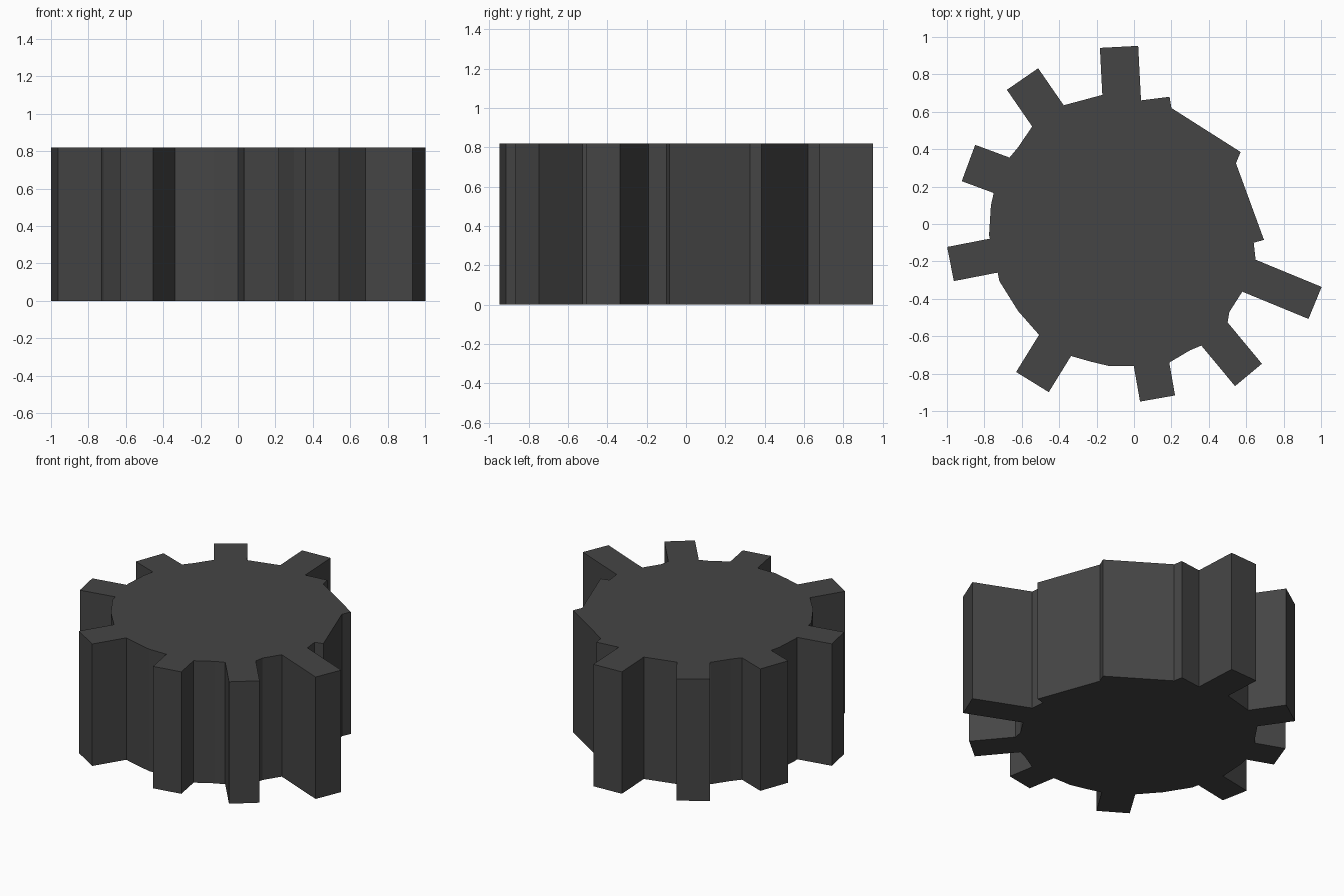
import bpy, bmesh
from math import radians, cos, sin

if "Cube" in bpy.data.objects:
    bpy.data.objects.remove(bpy.data.objects["Cube"])

HEIGHT = 0.82
mat = bpy.data.materials.new("dark_grey")
mat.diffuse_color = (0.06, 0.06, 0.06, 1)
mat.use_nodes = True
mat.node_tree.nodes["Principled BSDF"].inputs["Base Color"].default_value = mat.diffuse_color


def prism(name, outline):
    """Extrude a closed flat outline from the floor to the full height."""
    bm = bmesh.new()
    face = bm.faces.new([bm.verts.new((x, y, 0)) for x, y in outline])
    top = bmesh.ops.extrude_face_region(bm, geom=[face])["geom"]
    bmesh.ops.translate(bm, vec=(0, 0, HEIGHT),
                        verts=[v for v in top if isinstance(v, bmesh.types.BMVert)])
    bmesh.ops.recalc_face_normals(bm, faces=bm.faces)
    mesh = bpy.data.meshes.new(name)
    bm.to_mesh(mesh)
    bm.free()
    mesh.materials.append(mat)
    obj = bpy.data.objects.new(name, mesh)
    bpy.context.collection.objects.link(obj)
    return obj


# Irregular wheel body, with the larger flat facets on its right side
body = [(-.17, .69), (.02, .70), (.03, .66), (.19, .68), (.20, .62), (.57, .385),
        (.545, .325), (.695, -.085), (.64, -.10), (.65, -.19), (.58, -.36),
        (.51, -.47), (.50, -.53), (.36, -.65), (.30, -.675), (.19, -.74),
        (0, -.76), (-.13, -.76), (-.235, -.735), (-.34, -.705), (-.51, -.59),
        (-.62, -.465), (-.72, -.305), (-.73, -.255), (-.77, -.08), (-.775, -.06),
        (-.765, .10), (-.75, .165), (-.67, .35), (-.62, .41), (-.545, .52),
        (-.375, .635)]
prism("wheel_body", body)

# Teeth: tip centre x, y, outward angle, width
teeth = [(-.08, .947, 93, .205), (.968, -.422, -22.4, .185),
         (.612, -.807, -50.3, .187), (.126, -.933, -80, .19),
         (-.543, -.845, -121.7, .205), (-.981, -.214, -169, .186),
         (-.885, .326, 159.7, .207), (-.596, .775, 124.6, .203)]
LENGTH = 0.45
for i, (x, y, deg, width) in enumerate(teeth, 1):
    dx, dy = cos(radians(deg)), sin(radians(deg))
    corners = [(-LENGTH, -width / 2), (0, -width / 2), (0, width / 2), (-LENGTH, width / 2)]
    prism(f"tooth_{i}", [(x + a * dx - b * dy, y + a * dy + b * dx) for a, b in corners])
